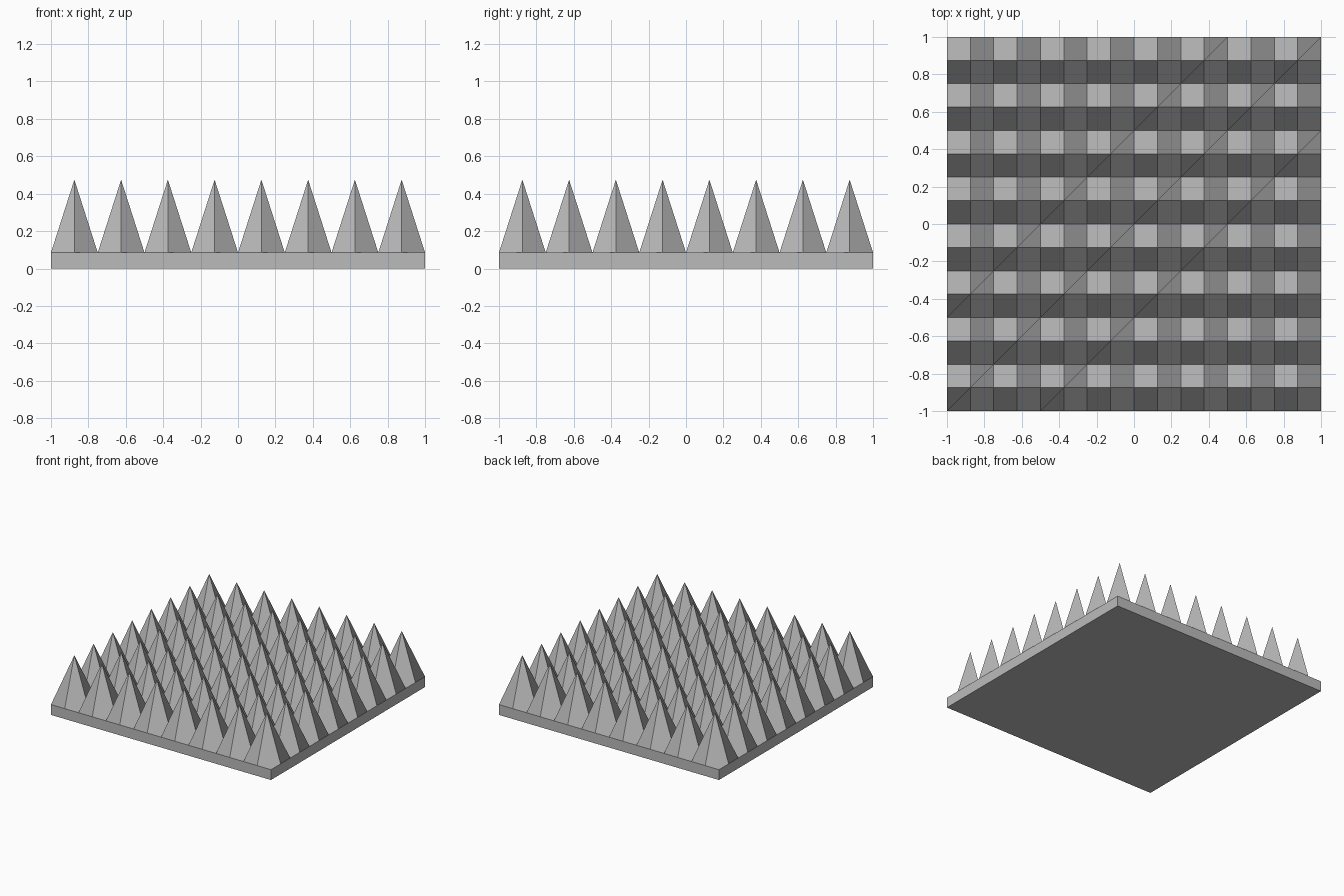
import bpy, bmesh

if "Cube" in bpy.data.objects:
    bpy.data.objects.remove(bpy.data.objects["Cube"], do_unlink=True)

SPIKES = 8               # spikes along each side
CELLS = SPIKES * 2       # each spike covers two by two cells
BASE, TIP = 0.085, 0.475

foam = bpy.data.materials.new("grey foam")
foam.use_nodes = True
grey = (0.5, 0.5, 0.5, 1)
foam.diffuse_color = grey
foam.node_tree.nodes["Principled BSDF"].inputs["Base Color"].default_value = grey


def add_object(name, bm):
    mesh = bpy.data.meshes.new(name)
    bm.to_mesh(mesh)
    bm.free()
    mesh.materials.append(foam)
    obj = bpy.data.objects.new(name, mesh)
    bpy.context.collection.objects.link(obj)
    return obj


# Backing plate: a box left open beneath the spikes
bm = bmesh.new()
bmesh.ops.create_cube(bm, size=2)
for v in bm.verts:
    v.co.z = BASE if v.co.z > 0 else 0
top = [f for f in bm.faces if f.normal.z > 0.9]
bmesh.ops.delete(bm, geom=top, context="FACES_ONLY")
add_object("backing_plate", bm)

# Spiked surface: a grid whose odd points are pulled up to tips
bm = bmesh.new()
step = 2 / CELLS
grid = [[bm.verts.new((i * step - 1, j * step - 1, TIP if i % 2 and j % 2 else BASE))
         for j in range(CELLS + 1)] for i in range(CELLS + 1)]
for i in range(CELLS):
    for j in range(CELLS):
        bm.faces.new((grid[i][j], grid[i + 1][j], grid[i + 1][j + 1], grid[i][j + 1]))
add_object("spiked_surface", bm)
